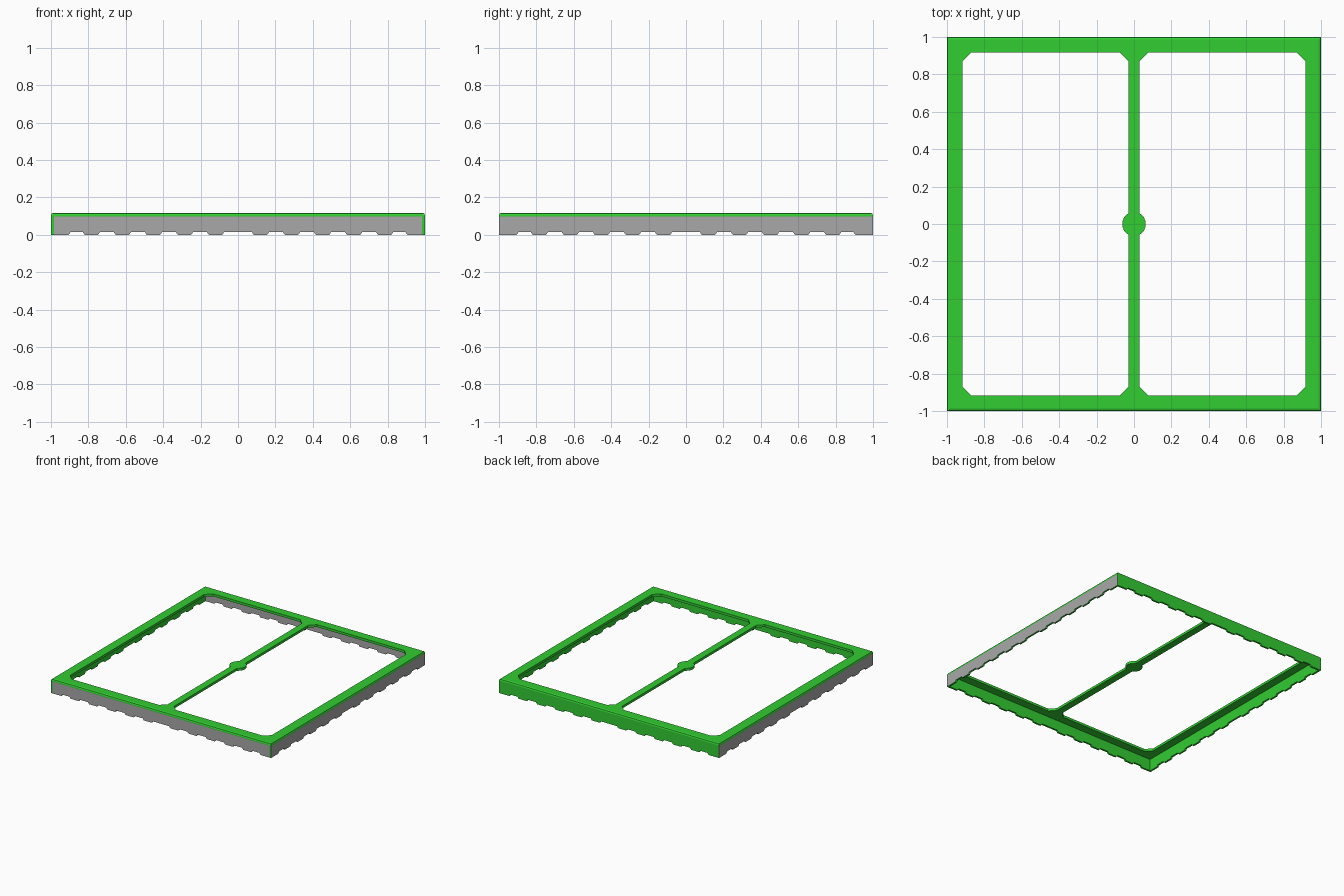
import bpy, bmesh, math
from mathutils import Matrix

if "Cube" in bpy.data.objects:
    bpy.data.objects.remove(bpy.data.objects["Cube"])

TOP, DECK, THICK, NOTCH = 0.117, 0.097, 0.015, 0.014


def material(name, rgb):
    m = bpy.data.materials.new(name)
    m.use_nodes = True
    m.diffuse_color = (*rgb, 1)
    m.node_tree.nodes["Principled BSDF"].inputs["Base Color"].default_value = (*rgb, 1)
    return m


GREEN = material("lime green", (0.032, 0.61, 0.032))
GREY = material("mid grey", (0.397, 0.397, 0.397))


def add_object(name, bm, mats):
    bmesh.ops.recalc_face_normals(bm, faces=bm.faces)
    mesh = bpy.data.meshes.new(name)
    bm.to_mesh(mesh)
    bm.free()
    for m in mats:
        mesh.materials.append(m)
    ob = bpy.data.objects.new(name, mesh)
    bpy.context.collection.objects.link(ob)
    return ob


def prism(points, z0, z1):
    """Extrude a flat outline from z0 to z1."""
    bm = bmesh.new()
    face = bm.faces.new([bm.verts.new((x, y, z0)) for x, y in points])
    ext = bmesh.ops.extrude_face_region(bm, geom=[face])
    verts = [g for g in ext["geom"] if isinstance(g, bmesh.types.BMVert)]
    bmesh.ops.translate(bm, verts=verts, vec=(0, 0, z1 - z0))
    return bm


def apply_boolean(target, tool, operation):
    mod = target.modifiers.new("cut", "BOOLEAN")
    mod.operation, mod.object, mod.solver = operation, tool, "EXACT"
    tool.hide_render = True
    bpy.context.view_layer.objects.active = target
    bpy.ops.object.modifier_apply(modifier=mod.name)
    bpy.data.objects.remove(tool)


# Top frame: square slab with its outer upper edge bevelled
bm = prism([(-1, -1), (1, -1), (1, 1), (-1, 1)], DECK, TOP)
rim = [e for e in bm.edges if all(v.co.z > TOP - 0.001 for v in e.verts)]
bmesh.ops.bevel(bm, geom=rim, offset=0.014, segments=2, profile=0.5, affect="EDGES")
frame = add_object("top_frame", bm, [GREEN])

# Two openings with clipped corners leave the rim and the centre beam
x0, x1, y1, c = 0.029, 0.917, 0.917, 0.047
for s in (-1, 1):
    outline = [(x0 + c, -y1), (x1 - c, -y1), (x1, -y1 + c), (x1, y1 - c),
               (x1 - c, y1), (x0 + c, y1), (x0, y1 - c), (x0, -y1 + c)]
    cutter = add_object("opening_cutter", prism([(s * x, y) for x, y in outline], 0, 0.2), [GREEN])
    apply_boolean(frame, cutter, "DIFFERENCE")

# Round hub in the middle of the beam
ring = [(0.064 * math.cos(a), 0.064 * math.sin(a))
        for a in (math.tau * (i + 0.5) / 16 for i in range(16))]
apply_boolean(frame, add_object("hub", prism(ring, DECK, TOP), [GREEN]), "UNION")


def skirt(name, half, angle):
    """Hanging panel with a toothed lower edge, grey on its outer face only."""
    spans = [(0.12 + 0.166 * i - 0.046, 0.12 + 0.166 * i + 0.046) for i in range(5)]
    right = []
    for a, b in spans:
        right += [(a, NOTCH), (a + 0.01, 0), (b - 0.01, 0), (b, NOTCH)]
    right += [(0.895, NOTCH), (0.905, 0), (half, 0), (half, DECK)]
    outline = right + [(-u, z) for u, z in reversed(right)]
    bm = prism(outline, 0, THICK)
    # Stand the panel upright, outer face on y = -1, then turn it to its side
    stand = Matrix.Rotation(math.pi / 2, 4, "X")
    place = Matrix.Translation((0, -1 + THICK, 0))
    bm.transform(Matrix.Rotation(angle, 4, "Z") @ place @ stand)
    bmesh.ops.recalc_face_normals(bm, faces=bm.faces)
    bm.normal_update()
    out = Matrix.Rotation(angle, 3, "Z").col[1] * -1
    for f in bm.faces:
        f.material_index = 1 if f.normal.dot(out) > 0.9 else 0
    add_object(name, bm, [GREEN, GREY])


# Side skirts run the full depth, front and back ones fit between them
for i, (name, half) in enumerate([("front_skirt", 1 - THICK), ("left_skirt", 1),
                                  ("back_skirt", 1 - THICK), ("right_skirt", 1)]):
    skirt(name, half, i * math.pi / 2)
